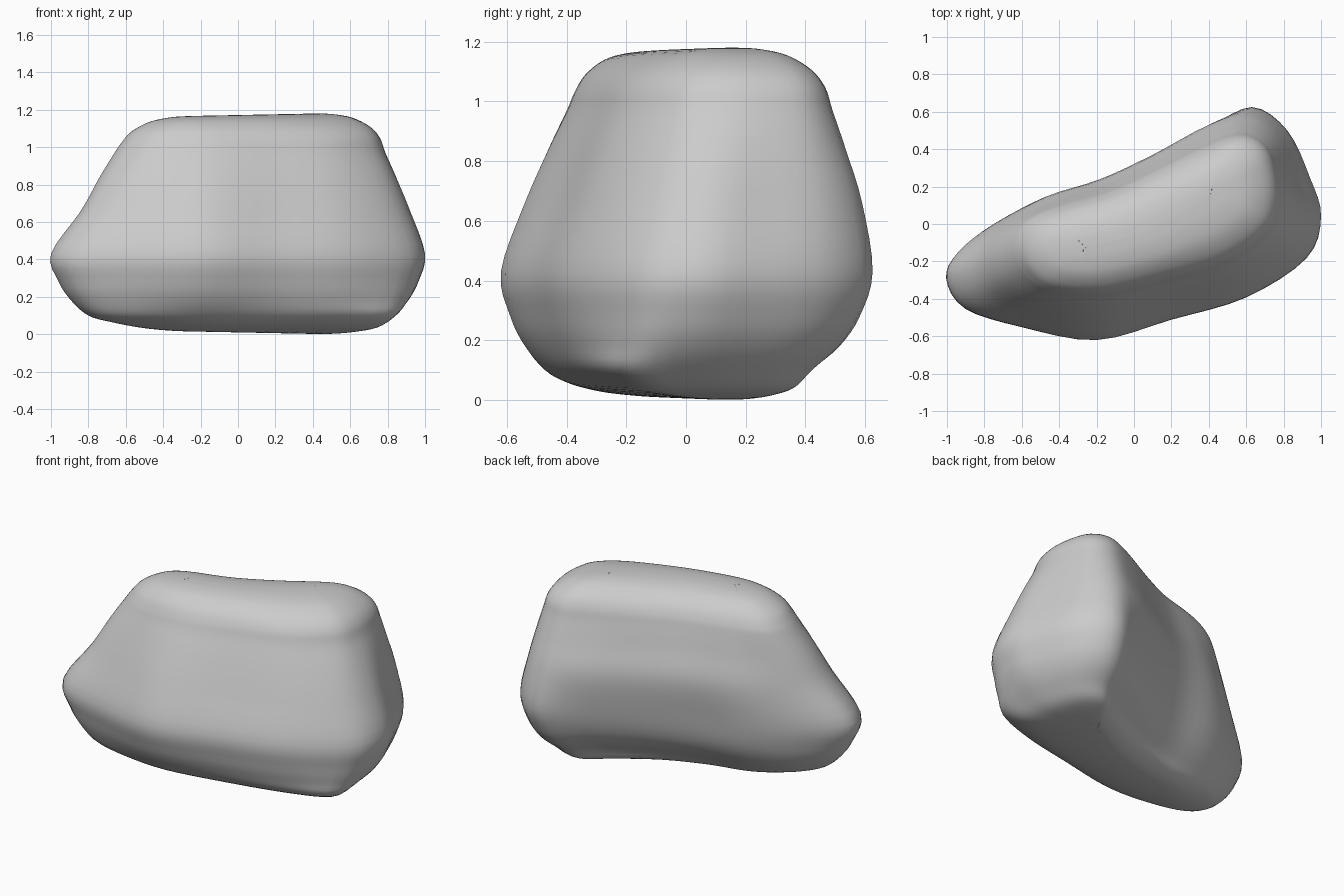
import bpy
import bmesh
from mathutils import Vector

cube = bpy.data.objects.get("Cube")
if cube:
    bpy.data.objects.remove(cube, do_unlink=True)

# Plan outlines of the boulder, all starting at its low left tip
FOOT = [(-.8, -.28), (-.75, -.17), (-.62, -.07), (-.42, .0), (-.17, .05), (.1, .14),
        (.36, .28), (.55, .42), (.7, .36), (.79, .18), (.83, 0), (.82, -.2),
        (.55, -.32), (.18, -.4), (-.2, -.47), (-.5, -.45), (-.72, -.39)]
BELLY = [(-1, -.29), (-.94, -.15), (-.75, .0), (-.5, .12), (-.2, .2), (.1, .34),
         (.4, .51), (.63, .625), (.82, .5), (.94, .25), (1, .04), (.92, -.18),
         (.6, -.39), (.2, -.51), (-.2, -.62), (-.6, -.55), (-.9, -.45)]
WAIST = [(-.84, -.24), (-.8, -.1), (-.67, .03), (-.46, .15), (-.18, .24), (.1, .37),
         (.4, .53), (.62, .59), (.78, .48), (.87, .26), (.92, .06), (.84, -.14),
         (.57, -.32), (.2, -.43), (-.19, -.54), (-.55, -.48), (-.77, -.38)]
SHOULDER = [(-.64, -.15), (-.61, -.03), (-.52, .05), (-.36, .11), (-.12, .18), (.12, .29),
            (.36, .41), (.56, .48), (.7, .42), (.76, .27), (.77, .1), (.71, -.05),
            (.5, -.2), (.18, -.3), (-.16, -.38), (-.45, -.36), (-.59, -.27)]
AXIS_START, AXIS_END = Vector((-.25, -.12)), Vector((.4, .15))


def blend(low, high, t, z):
    """Layer part of the way between two outlines."""
    return [Vector((*Vector(a).lerp(Vector(b), t), z)) for a, b in zip(low, high)]


def shrink(outline, s, z, tilt):
    """Layer drawn in towards the bowed long axis, to round off an end."""
    along = AXIS_END - AXIS_START
    layer = []
    for p in map(Vector, outline):
        t = max(0, min(1, (p - AXIS_START).dot(along) / along.length_squared))
        core = AXIS_START + along * t - Vector((0, .2 * t * (1 - t)))
        q = core.lerp(p, s)
        layer.append(Vector((*q, z + tilt * q.x)))
    return layer


def spline(pts, steps, closed):
    """Smooth curve through the points."""
    n = len(pts)
    pick = (lambda i: pts[i % n]) if closed else (lambda i: pts[max(0, min(n - 1, i))])
    out = []
    for i in range(n if closed else n - 1):
        a, b, c, d = (pick(i + k) for k in (-1, 0, 1, 2))
        for s in range(steps):
            t = s / steps
            out.append(b + (c - a) * (t / 2) + (a * 2 - b * 5 + c * 4 - d) * (t * t / 2)
                       + (b * 3 - a - c * 3 + d) * (t ** 3 / 2))
    return out if closed else out + [pts[-1]]


# Layers: rounded underside, bulging belly, sloping walls, rounded top
layers = [shrink(FOOT, s, z, -.02) for s, z in ((.02, .01), (.2, .012), (.48, .024), (.78, .052))]
layers += [blend(FOOT, BELLY, t, z) for t, z in ((0, .1), (.46, .18), (.79, .28), (1, .43))]
layers += [blend(WAIST, SHOULDER, t, z) for t, z in ((0, .66), (.5, .84), (.9, .97))]
layers += [shrink(SHOULDER, s, z, .02)
           for s, z in ((.96, 1.035), (.82, 1.095), (.57, 1.145), (.28, 1.167), (.02, 1.172))]
loops = [spline(layer, 4, True) for layer in layers]
columns = [spline(list(col), 4, False) for col in zip(*loops)]

# Skin the boulder
bm = bmesh.new()
grid = [[bm.verts.new(p) for p in col] for col in columns]
for i, col in enumerate(grid):
    nxt = grid[(i + 1) % len(grid)]
    for j in range(len(col) - 1):
        bm.faces.new((col[j], nxt[j], nxt[j + 1], col[j + 1]))
for end in (0, -1):
    bm.faces.new([col[end] for col in grid])
bmesh.ops.recalc_face_normals(bm, faces=bm.faces)
for face in bm.faces:
    face.smooth = True
mesh = bpy.data.meshes.new("boulder")
bm.to_mesh(mesh)
bm.free()
boulder = bpy.data.objects.new("boulder", mesh)
bpy.context.collection.objects.link(boulder)

# Plain stone colour
stone = bpy.data.materials.new("grey stone")
stone.use_nodes = True
stone.diffuse_color = (.6, .6, .6, 1)
stone.node_tree.nodes["Principled BSDF"].inputs["Base Color"].default_value = (.6, .6, .6, 1)
mesh.materials.append(stone)
